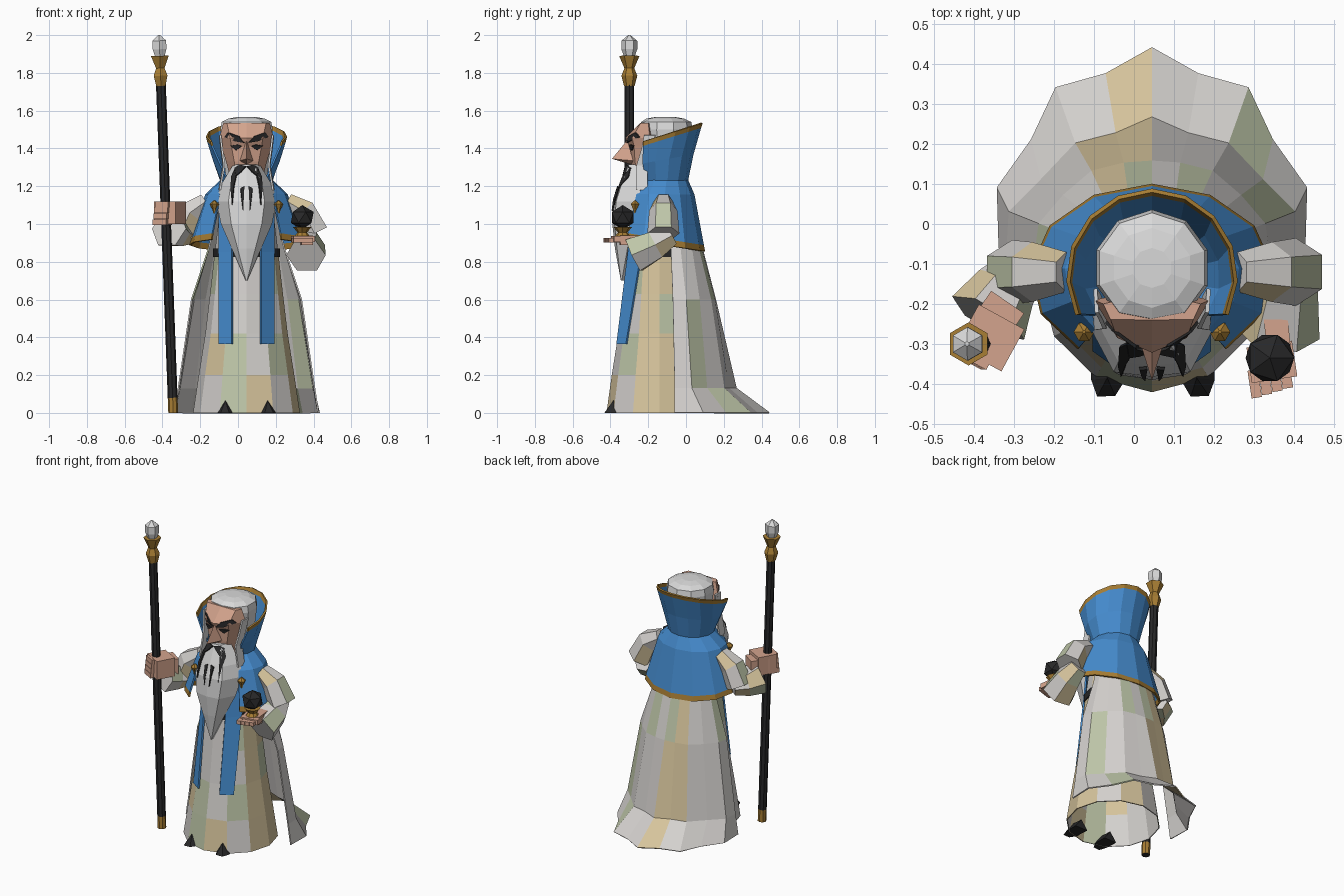
import bpy, bmesh, math
from mathutils import Vector, Matrix
from mathutils.bvhtree import BVHTree

if "Cube" in bpy.data.objects:
    bpy.data.objects.remove(bpy.data.objects["Cube"])

CX = 0.045  # centre line of the body


def colour(name, r, g, b):
    m = bpy.data.materials.new(name)
    lin = [((c / 255 + 0.055) / 1.055) ** 2.4 for c in (r, g, b)]
    m.diffuse_color = (*lin, 1)
    m.use_nodes = True
    m.node_tree.nodes["Principled BSDF"].inputs["Base Color"].default_value = m.diffuse_color
    return m


GREY = colour("cloth grey", 212, 209, 206)
BEIGE = colour("cloth beige", 214, 196, 156)
SAGE = colour("cloth sage", 190, 198, 168)
BLUE = colour("blue", 70, 141, 208)
GOLD = colour("gold", 168, 126, 52)
SKIN = colour("skin", 212, 164, 141)
BLACK = colour("black", 40, 40, 41)
WHITE = colour("hair white", 217, 217, 217)
CLOTH = [GREY, BEIGE, SAGE]


def make(name, verts, faces, mats, idx=None, solid=0):
    me = bpy.data.meshes.new(name)
    me.from_pydata([tuple(v) for v in verts], [], faces)
    for m in mats:
        me.materials.append(m)
    if idx:
        me.polygons.foreach_set("material_index", idx)
    bm = bmesh.new()
    bm.from_mesh(me)
    bmesh.ops.remove_doubles(bm, verts=bm.verts, dist=1e-5)
    bmesh.ops.recalc_face_normals(bm, faces=bm.faces)
    bm.to_mesh(me)
    bm.free()
    ob = bpy.data.objects.new(name, me)
    bpy.context.collection.objects.link(ob)
    if solid:
        mod = ob.modifiers.new("thickness", "SOLIDIFY")
        mod.thickness, mod.offset = solid, 0
    return ob


def loft(name, rings, mats, rule=None, closed=True, solid=0, caps=True):
    """Skin rings of equal point count; rule(band, column) gives the colour index."""
    n = len(rings[0])
    cols = n if closed else n - 1
    faces, idx = [], []
    for i in range(len(rings) - 1):
        for j in range(cols):
            k = (j + 1) % n
            faces.append((i * n + j, i * n + k, (i + 1) * n + k, (i + 1) * n + j))
            idx.append(rule(i, j) if rule else 0)
    if closed and caps:
        for i in (0, len(rings) - 1):
            faces.append(tuple(range(i * n, i * n + n)))
            idx.append(0)
    return make(name, [p for r in rings for p in r], faces, mats, idx, solid)


def arc(z, rx, ry, cy, n=12, gap=None, slope=0):
    """Ring from the front round the right side; gap = half front opening."""
    out = []
    for j in range(n):
        a = 2 * math.pi * j / n if gap is None else gap + (2 * math.pi - 2 * gap) * j / (n - 1)
        out.append((CX + rx * math.sin(a), cy - ry * math.cos(a), z - slope * math.cos(a)))
    return out


def tube(name, stations, n, mats, rule=None):
    """Tube through (point, radius) stations."""
    pts = [Vector(s[0]) for s in stations]
    rings = []
    for i, (p, r) in enumerate(stations):
        d = (pts[min(i + 1, len(pts) - 1)] - pts[max(i - 1, 0)]).normalized()
        q = d.to_track_quat("Z", "Y")
        rings.append([pts[i] + q @ Vector((r * math.cos(t), r * math.sin(t), 0))
                      for t in (2 * math.pi * j / n for j in range(n))])
    return loft(name, rings, mats, rule)


def box(name, loc, size, rot_z, mat):
    bm = bmesh.new()
    m = Matrix.Translation(loc) @ Matrix.Rotation(rot_z, 4, "Z") @ Matrix.Diagonal((*size, 1))
    bmesh.ops.create_cube(bm, size=1, matrix=m)
    v, f = [x.co.copy() for x in bm.verts], [[x.index for x in y.verts] for y in bm.faces]
    bm.free()
    return make(name, v, f, [mat])


def gem(name, loc, scale, mat):
    bm = bmesh.new()
    bmesh.ops.create_icosphere(bm, subdivisions=1, radius=1,
                               matrix=Matrix.Translation(loc) @ Matrix.Diagonal((*scale, 1)))
    v, f = [x.co.copy() for x in bm.verts], [[x.index for x in y.verts] for y in bm.faces]
    bm.free()
    return make(name, v, f, [mat])


def patch(table):
    return lambda i, j: "GBS".index(table[i][j])


# patchwork robe, open underneath
robe = [(0, .28, .278), (.2, .25, .25), (.42, .215, .215), (.63, .19, .19), (.85, .165, .165), (1.22, .12, .12)]
loft("robe", [arc(z, rx, ry, -.14) for z, rx, ry in robe], CLOTH,
     patch(["BGBBGBGSGGGS", "GSBBGGSGBGBS", "GGBSGSGBGGGG", "GSBBGGGSBSGG", "GGGBGGGGBGGG"]),
     solid=.006, caps=False)
loft("belt", [arc(z, .178, .172, -.14) for z in (.825, .87)], [BLACK])

# open trailing cloak, given as one half and mirrored
halves = [
    (0, [(.38, -.06), (.385, .09), (.30, .21), (.24, .34), (.115, .375), (0, .44)]),
    (.13, [(.36, -.06), (.355, .03), (.275, .11), (.19, .2), (.09, .225), (0, .265)]),
    (.6, [(.29, -.07), (.28, 0), (.22, .07), (.15, .13), (.07, .15), (0, .155)]),
    (.87, [(.20, -.08), (.2, -.03), (.17, .03), (.12, .065), (.06, .08), (0, .085)]),
    (1.12, [(.14, -.1), (.14, -.07), (.12, -.03), (.09, 0), (.05, .015), (0, .02)])]
loft("cloak", [[(CX + x, y, z) for x, y in h] + [(CX - x, y, z) for x, y in h[-2::-1]]
               for z, h in halves], CLOTH,
     patch(["GGSGGBGGGG", "GSGGGBBGGG", "GGGSGSBGGS", "GGGSGGSGGG"]), closed=False, solid=.008)

# shoulder cape and standing collar with gold hems
hem = lambda i, j: int(i == 2)
loft("cape", [arc(1.235, .13, .125, -.12, 11, .75), arc(1.155, .215, .17, -.13, 11, .7),
              arc(.922, .295, .22, -.13, 11, .65, -.035), arc(.89, .301, .226, -.13, 11, .65, -.035)],
     [BLUE, GOLD], hem, False, .01)
loft("collar", [arc(1.225, .135, .125, -.12, 11, .8), arc(1.34, .175, .165, -.13, 11, .93, .03),
                arc(1.445, .205, .205, -.13, 11, 1.08, .065), arc(1.468, .21, .214, -.13, 11, 1.1, .067)],
     [BLUE, GOLD], hem, False, .01)

# hanging stoles, cape pins and shoes on both sides
for s, side in ((-1, "left"), (1, "right")):
    path = [(1.17, -.26, -.2), (.85, -.305, -.235), (.365, -.365, -.315)]
    loft(side + "_stole", [[(CX + s * .075, a, z), (CX + s * .145, b, z)] for z, a, b in path],
         [BLUE], None, False, .01)
    tube(side + "_pin", [((CX + s * .17, -.27, z), r) for z, r in
                         ((1.05, .004), (1.08, .012), (1.105, .026), (1.125, .004))], 6, [GOLD])
    x = CX + s * .112
    make(side + "_shoe", [(x - .045, -.3, 0), (x - .04, -.39, 0), (x + s * .005 - .02, -.432, 0),
                          (x + s * .005 + .025, -.43, 0), (x + .045, -.39, 0), (x + .045, -.3, 0),
                          (x, -.385, .065), (x, -.3, .06)],
         [(0, 1, 6, 7), (1, 2, 6), (2, 3, 6), (3, 4, 6), (4, 5, 7, 6), (0, 7, 5), (0, 5, 4, 3, 2, 1)],
         [BLACK])


# face, nose and hair
def front_ring(z, w, yf, ym, yb, k=.6):
    return [(CX + x, y, z) for x, y in ((-w, yb), (-k * w, ym), (0, yf), (k * w, ym), (w, yb), (0, yb + .03))]


face = loft("face", [front_ring(1.22, .08, -.27, -.25, -.18), front_ring(1.33, .108, -.29, -.27, -.19),
                     front_ring(1.41, .132, -.295, -.275, -.19), front_ring(1.455, .145, -.322, -.285, -.19),
                     front_ring(1.536, .122, -.24, -.239, -.2, .85)], [SKIN])
make("nose", [(CX, -.31, 1.445), (CX, -.392, 1.345), (CX - .035, -.28, 1.335), (CX + .035, -.28, 1.335),
              (CX, -.29, 1.315)], [(0, 2, 1), (0, 1, 3), (1, 2, 4), (1, 4, 3), (0, 3, 4, 2)], [SKIN])
loft("hair", [[(x, max(y, -.237), z) for x, y, z in arc(z, r, r, -.11, 10)] for z, r in
              ((1.25, .115), (1.4, .134), (1.5, .146), (1.54, .138), (1.558, .1), (1.567, .05))], [WHITE])

# long beard with sideburns
beard = loft("beard", [front_ring(*r) for r in (
    (1.315, .07, -.31, -.302, -.24), (1.2, .14, -.355, -.345, -.24), (1.12, .16, -.382, -.37, -.25),
    (1.0, .135, -.39, -.378, -.28), (.87, .078, -.376, -.365, -.31), (.70, .004, -.345, -.344, -.34))],
    [WHITE])
for s in (-1, 1):
    loft("sideburn", [[(CX + s * x, y, z), (CX + s * (x + .004), y + .06, z)] for x, y, z in
                      ((.138, -.222, 1.47), (.13, -.235, 1.4), (.118, -.262, 1.31), (.14, -.265, 1.18))],
         [WHITE], None, False, .01)


# dark brows, eyes, moustache and beard streaks laid onto the surface
def plate(name, pts, target, s):
    me = target.data
    tree = BVHTree.FromPolygons([v.co for v in me.vertices], [p.vertices[:] for p in me.polygons])
    out = []
    for x, z in pts:
        hit = tree.ray_cast(Vector((CX + s * x, -2, z)), Vector((0, 1, 0)))[0]
        out.append((CX + s * x, (hit.y if hit else -.3) - .007, z))
    make(name, out, [tuple(range(len(out)))], [BLACK], solid=.008)


for s in (-1, 1):
    plate("brow", [(.012, 1.43), (.06, 1.438), (.115, 1.46), (.098, 1.485), (.04, 1.464)], face, s)
    plate("eye", [(.025, 1.412), (.055, 1.39), (.085, 1.415), (.05, 1.42)], face, s)
    plate("moustache_top", [(.002, 1.305), (.03, 1.275), (.055, 1.255), (.062, 1.295), (.035, 1.313)], beard, s)
    plate("moustache_tip", [(.055, 1.25), (.062, 1.29), (.08, 1.25), (.083, 1.19), (.076, 1.1), (.066, 1.2)], beard, s)
    plate("streak", [(.012, 1.2), (.032, 1.19), (.026, 1.13), (.018, 1.07)], beard, s)

# sleeves
upper_rule = lambda i, j: (0, 0, 1, 0, 2, 0)[(j + 3 * i) % 6]
cuff_rule = lambda i, j: (0, 2, 0, 1, 2, 1)[(j + i) % 6]
tube("right_upper_sleeve", [((.26, -.12, 1.12), .05), ((.345, -.12, 1.07), .075),
                            ((.405, -.12, .95), .085)], 6, CLOTH, upper_rule)
tube("right_cuff", [((.365, -.08, .94), .06), ((.375, -.16, .89), .085), ((.36, -.275, .835), .105)],
     6, CLOTH, cuff_rule)
tube("left_upper_sleeve", [((-.17, -.12, 1.12), .05), ((-.255, -.12, 1.06), .075),
                           ((-.305, -.12, .95), .08)], 6, CLOTH, upper_rule)
tube("left_cuff", [((-.27, -.1, .94), .055), ((-.32, -.16, .95), .08), ((-.365, -.235, .975), .105)],
     6, CLOTH, cuff_rule)

# hands: a fist round the staff and an open palm
box("left_wrist", (-.35, -.245, 1.05), (.1, .12, .1), -.6, SKIN)
box("left_fist", (-.36, -.285, 1.06), (.13, .12, .12), -.5, SKIN)
for k in range(4):
    box("left_finger", (-.40 + .004 * k, -.315, 1.01 + .031 * k), (.08, .07, .03), -.5, SKIN)
box("right_wrist", (.36, -.29, .915), (.06, .12, .05), .1, SKIN)
box("right_palm", (.345, -.345, .92), (.115, .09, .032), .15, SKIN)
for k in range(4):
    box("right_finger", (.302 + .026 * k, -.40 + .008 * k, .915), (.026, .07, .024), .15, SKIN)

# orb on its stand
tube("orb_stand", [((.34, -.335, z), r) for z, r in ((.93, .045), (.955, .025), (.985, .05))], 8, [GOLD])
gem("orb", (.34, -.335, 1.035), (.068, .068, .065), BLACK)

# staff with gold foot, gold head and crystal
at = lambda z: (-.343 - .0375 * z, -.30, z)
tube("staff", [(at(0), .026), (at(.08), .026), (at(1.74), .026)], 8, [BLACK, GOLD],
     lambda i, j: int(i == 0))
tube("staff_head", [(at(z), r) for z, r in
                    ((1.73, .028), (1.785, .042), (1.825, .026), (1.89, .054))], 6, [GOLD])
tube("crystal", [(at(z), r) for z, r in
                 ((1.88, .026), (1.925, .042), (1.97, .042), (2.0, .006))], 6, [WHITE])
